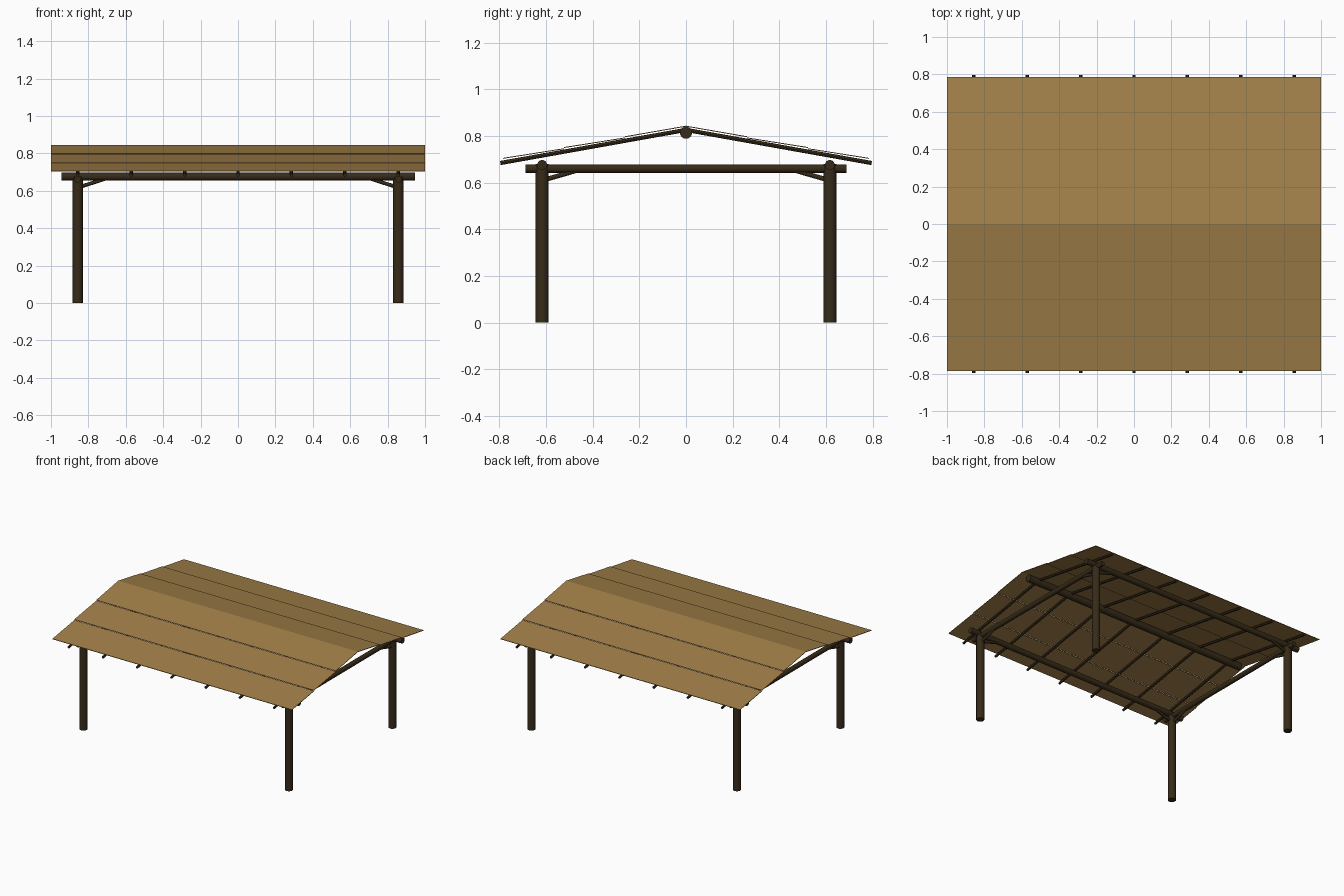
import bpy
from mathutils import Vector

if "Cube" in bpy.data.objects:
    bpy.data.objects.remove(bpy.data.objects["Cube"], do_unlink=True)


def material(name, rgb):
    mat = bpy.data.materials.new(name)
    mat.use_nodes = True
    mat.diffuse_color = (*rgb, 1)
    mat.node_tree.nodes["Principled BSDF"].inputs["Base Color"].default_value = (*rgb, 1)
    return mat


dark_wood = material("dark wood", (0.038, 0.024, 0.009))
roof_wood = material("golden roof wood", (0.36, 0.215, 0.066))


def log(name, start, end, radius, sides=16):
    """Round timber between two points."""
    start, end = Vector(start), Vector(end)
    axis = end - start
    bpy.ops.mesh.primitive_cylinder_add(vertices=sides, radius=radius, depth=axis.length,
                                        location=(start + end) / 2)
    obj = bpy.context.object
    obj.rotation_euler = axis.to_track_quat("Z", "Y").to_euler()
    obj.name = name
    obj.data.materials.append(dark_wood)
    bpy.ops.object.shade_smooth_by_angle()
    return obj


def board(name, section, half_length):
    """Thin board: a (y, z) section extruded along x."""
    n = len(section)
    verts = [(x, y, z) for x in (-half_length, half_length) for y, z in section]
    faces = [tuple(range(n)), tuple(range(2 * n - 1, n - 1, -1))]
    faces += [(i, i + n, (i + 1) % n + n, (i + 1) % n) for i in range(n)]
    if section[0][0] + section[1][0] < 0:
        faces = [f[::-1] for f in faces]
    mesh = bpy.data.meshes.new(name)
    mesh.from_pydata(verts, [], faces)
    mesh.materials.append(roof_wood)
    obj = bpy.data.objects.new(name, mesh)
    bpy.context.collection.objects.link(obj)


POST_X, POST_Y = 0.857, 0.617
BEAM_X, TIE_Y = 0.945, 0.688
PLATE_Z, TIE_Z = 0.676, 0.66

# Ridge beam
log("ridge_beam", (-BEAM_X, 0, 0.814), (BEAM_X, 0, 0.814), 0.026)

# Tie beams across the width
for sx, side in ((-1, "right"), (1, "left")):
    x = sx * POST_X
    log(f"tie_beam_{side}", (x, -TIE_Y, TIE_Z), (x, TIE_Y, TIE_Z), 0.018)

for sy, end in ((-1, "front"), (1, "back")):
    y = sy * POST_Y
    # Wall plates along the length
    log(f"wall_plate_{end}", (-BEAM_X, y, PLATE_Z), (BEAM_X, y, PLATE_Z), 0.021)

    # Posts with knee braces in both directions
    for sx, side in ((-1, "right"), (1, "left")):
        x = sx * POST_X
        log(f"post_{end}_{side}", (x, y, 0), (x, y, 0.68), 0.028)
        log(f"long_brace_{end}_{side}", (x, y, 0.617),
            (sx * 0.67, y, 0.677), 0.01, 12)
        log(f"cross_brace_{end}_{side}", (x, y, 0.609),
            (x, sy * 0.44, 0.66), 0.01, 12)

    # Rafters
    for i in range(-3, 4):
        x = i * POST_X / 3
        log(f"rafter_{end}_{i + 4}", (x, 0, 0.826), (x, sy * 0.796, 0.684), 0.009, 12)

    # Lapped roof boards, each lower edge riding over the next board
    run, drop, thick, lift = 0.785 / 3, 0.139 / 3, 0.004, 0.005
    for k in range(3):
        y0, y1 = sy * k * run, sy * (k + 1) * run
        z0 = 0.845 - k * drop - (lift if k else 0.001)
        z1 = 0.845 - (k + 1) * drop
        board(f"roof_board_{end}_{k + 1}",
              [(y0, z0), (y1, z1), (y1, z1 - thick), (y0, z0 - thick)], 1.0)
